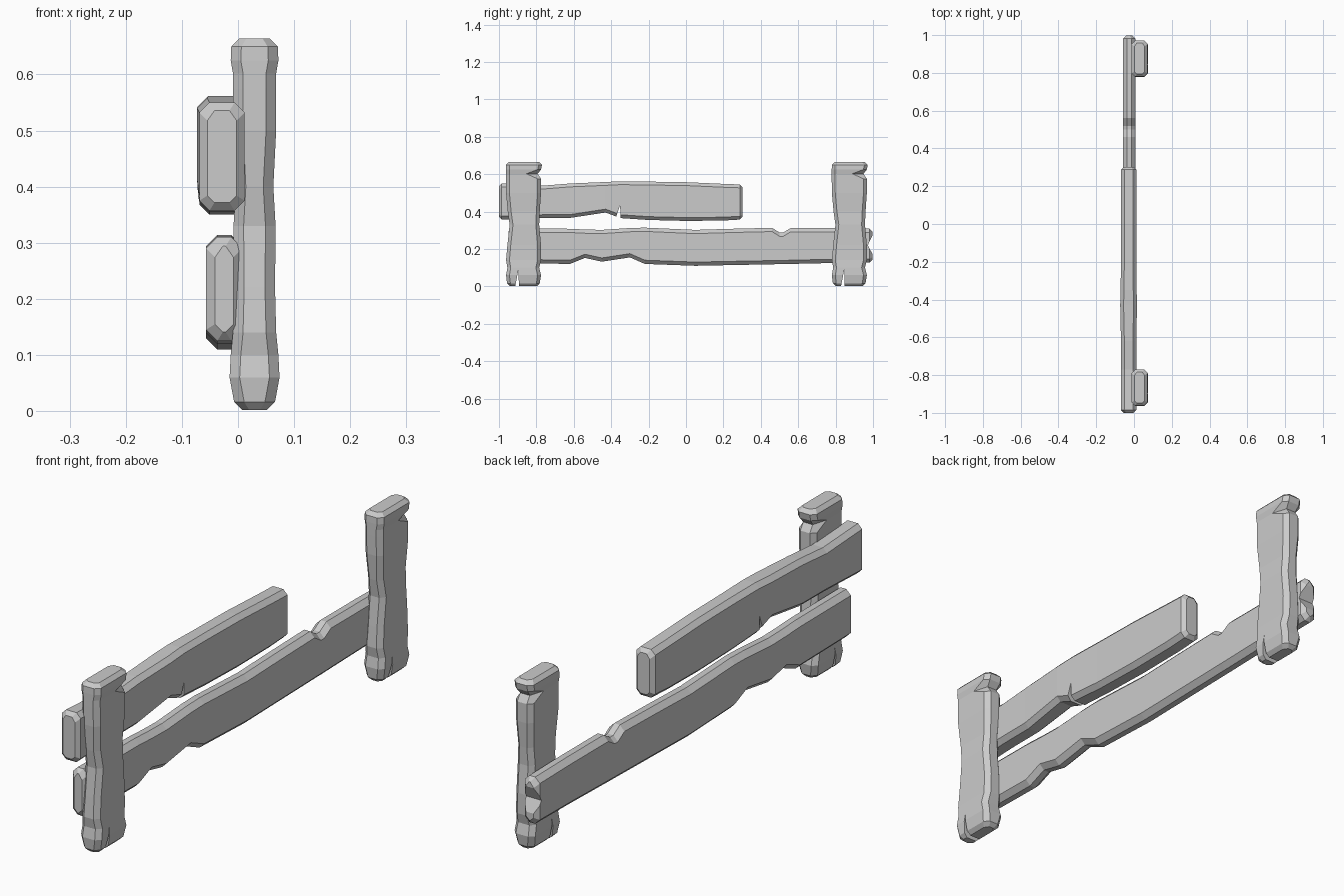
import bpy, bmesh
from mathutils import Vector

if "Cube" in bpy.data.objects:
    bpy.data.objects.remove(bpy.data.objects["Cube"])


def plank(name, stations, x0, x1, c, upright=False, shift=0.0):
    """Loft chamfered octagon sections. Station: (along, low, high, swell, high-side chamfer)."""
    st = [tuple(s) + (0, c)[len(s) - 3:] for s in stations]
    first, last = st[0], st[-1]
    k = c * 0.8
    # rounded-off end caps: inset end section, full section just inside
    rows = [(first, k)] + [((first[0] + k,) + first[1:], 0)] + [(s, 0) for s in st[1:-1]]
    rows += [((last[0] - k,) + last[1:], 0), (last, k)]
    bm = bmesh.new()
    rings = []
    for (u, lo, hi, sw, ch), i in rows:
        lo, hi, a, b = lo + i, hi - i, x0 - sw + i, x1 + sw - i
        d = c * 0.7 if i else c
        pts = [(a + d, lo), (b - d, lo), (b, lo + d), (b, hi - ch),
               (b - d, hi), (a + d, hi), (a, hi - ch), (a, lo + d)]
        rings.append([bm.verts.new((x, w + shift, u) if upright else (x, u, w))
                      for x, w in pts])
    for r, s in zip(rings, rings[1:]):
        for i in range(8):
            j = (i + 1) % 8
            bm.faces.new((r[i], r[j], s[j], s[i]))
    bm.faces.new(rings[0])
    bm.faces.new(rings[-1])
    bmesh.ops.recalc_face_normals(bm, faces=bm.faces)
    me = bpy.data.meshes.new(name)
    bm.to_mesh(me)
    bm.free()
    ob = bpy.data.objects.new(name, me)
    bpy.context.collection.objects.link(ob)
    return ob


def crack(ob, tri):
    """Cut a triangular (y, z) wedge through a plank."""
    bm = bmesh.new()
    f = bm.faces.new([bm.verts.new((-0.2, y, z)) for y, z in tri])
    top = bmesh.ops.extrude_face_region(bm, geom=[f])["geom"]
    bmesh.ops.translate(bm, vec=Vector((0.4, 0, 0)),
                        verts=[v for v in top if isinstance(v, bmesh.types.BMVert)])
    bmesh.ops.recalc_face_normals(bm, faces=bm.faces)
    me = bpy.data.meshes.new("crack_cutter")
    bm.to_mesh(me)
    bm.free()
    cutter = bpy.data.objects.new("crack_cutter", me)
    bpy.context.collection.objects.link(cutter)
    m = ob.modifiers.new("crack", "BOOLEAN")
    m.operation, m.solver, m.object = "DIFFERENCE", "EXACT", cutter
    bpy.context.view_layer.objects.active = ob
    bpy.ops.object.modifier_apply(modifier=m.name)
    bpy.data.objects.remove(cutter)


# Two identical posts, worn foot and a notched head
post = [(0.002, -0.957, -0.782, -0.002), (0.06, -0.962, -0.775, 0.006), (0.10, -0.955, -0.785, 0.004),
        (0.14, -0.962, -0.775, 0), (0.22, -0.955, -0.775, -0.002), (0.33, -0.943, -0.785, -0.001),
        (0.40, -0.953, -0.782, -0.005), (0.50, -0.962, -0.775, 0), (0.575, -0.963, -0.775, 0),
        (0.602, -0.963, -0.793, 0, 0.06), (0.625, -0.963, -0.775, 0.004), (0.664, -0.962, -0.77, 0.003)]
for name, dy in (("front_post", 0.0), ("back_post", 1.742)):
    ob = plank(name, post, -0.009, 0.068, 0.018, True, dy)
    crack(ob, [(-0.915 + dy, -0.01), (-0.893 + dy, -0.01), (-0.896 + dy, 0.09)])

# Lower rail, full length with chipped edges
lower = [(-0.95, 0.125, 0.31), (-0.62, 0.12, 0.308), (-0.54, 0.152, 0.304), (-0.45, 0.132, 0.302),
         (-0.30, 0.155, 0.312), (-0.22, 0.12, 0.314), (0.05, 0.11, 0.302), (0.25, 0.114, 0.308),
         (0.46, 0.118, 0.313), (0.50, 0.119, 0.288), (0.52, 0.119, 0.288), (0.56, 0.12, 0.312),
         (0.78, 0.125, 0.312), (0.997, 0.127, 0.309)]
rail = plank("lower_rail", lower, -0.057, 0.008, 0.02)
crack(rail, [(0.972, 0.22), (1.02, 0.32), (1.02, 0.13)])

# Upper rail, snapped short
upper = [(-1.0, 0.357, 0.55), (-0.77, 0.365, 0.538), (-0.62, 0.366, 0.55), (-0.43, 0.395, 0.558, 0.004),
         (-0.35, 0.365, 0.562, 0.002), (-0.20, 0.355, 0.56), (0.0, 0.35, 0.557), (0.20, 0.352, 0.548),
         (0.302, 0.357, 0.545)]
rail = plank("upper_rail", upper, -0.069, 0.012, 0.018)
crack(rail, [(-0.385, 0.34), (-0.35, 0.34), (-0.352, 0.435)])
